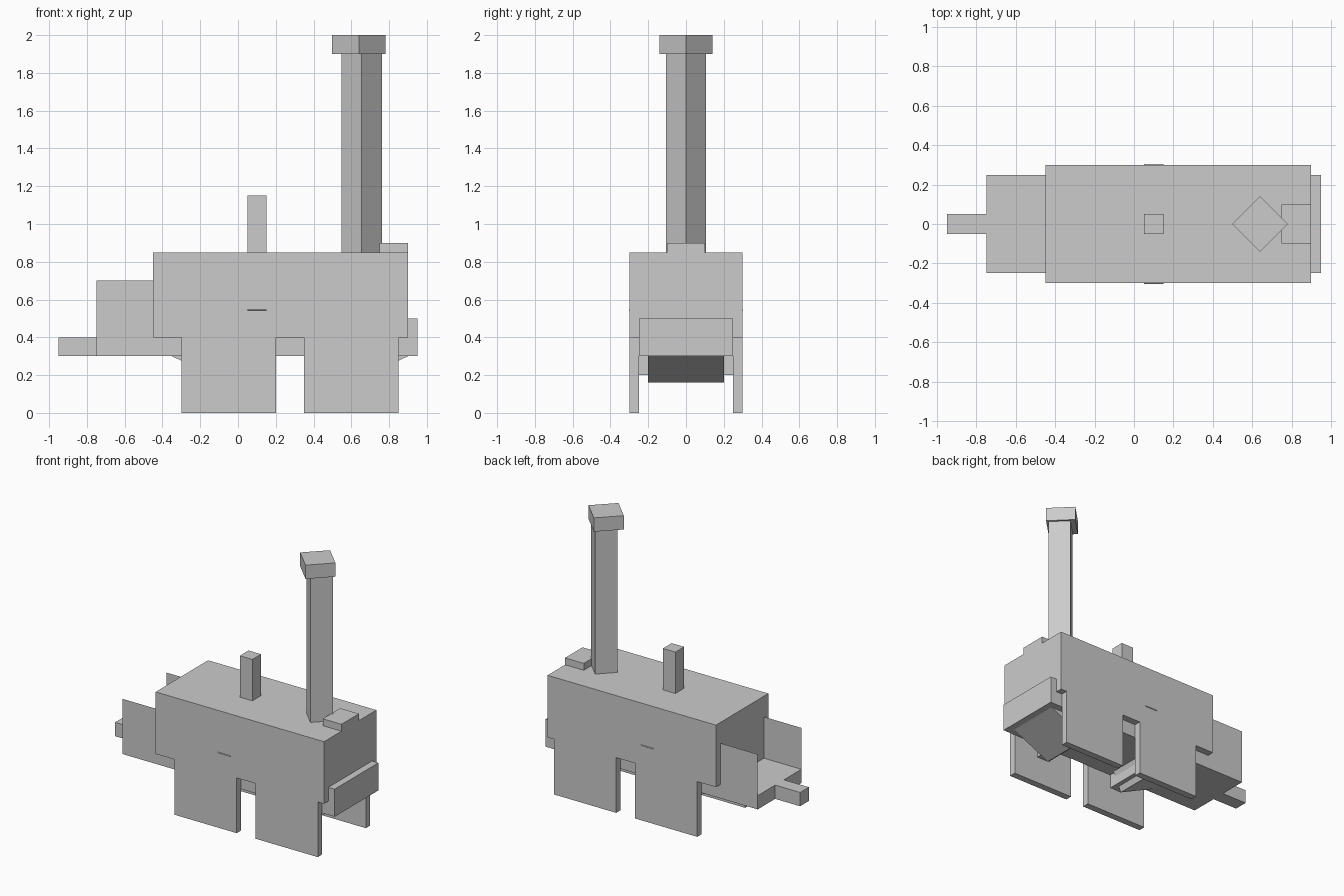
import bpy
from math import sqrt

if "Cube" in bpy.data.objects:
    bpy.data.objects.remove(bpy.data.objects["Cube"])


def mesh_object(name, verts, faces):
    mesh = bpy.data.meshes.new(name)
    mesh.from_pydata(verts, [], faces)
    mesh.update()
    ob = bpy.data.objects.new(name, mesh)
    bpy.context.collection.objects.link(ob)
    return ob


def prism(name, profile, to_point, a, b):
    """Extrude a 2D profile from a to b; to_point maps (u, v, depth) to xyz."""
    n = len(profile)
    verts = [to_point(u, v, d) for d in (a, b) for u, v in profile]
    faces = [tuple(range(n))[::-1], tuple(range(n, 2 * n))]
    faces += [(i, (i + 1) % n, (i + 1) % n + n, i + n) for i in range(n)]
    ob = mesh_object(name, verts, faces)
    import bmesh
    bm = bmesh.new()
    bm.from_mesh(ob.data)
    bmesh.ops.recalc_face_normals(bm, faces=bm.faces)
    bm.to_mesh(ob.data)
    bm.free()
    return ob


def along_z(u, v, d): return (u, v, d)
def along_y(u, v, d): return (u, d, v)
def along_x(u, v, d): return (d, u, v)


def box(name, x, y, z):
    profile = [(x[0], y[0]), (x[1], y[0]), (x[1], y[1]), (x[0], y[1])]
    return prism(name, profile, along_z, *z)


def diamond(cu, cv, ru, rv):
    return [(cu + ru, cv), (cu, cv + rv), (cu - ru, cv), (cu, cv - rv)]


# Main body, chassis, front bumper and rear coupling
box("boiler", (-0.45, 0.9), (-0.3, 0.3), (0.4, 0.85))
box("chassis", (-0.75, 0.9), (-0.25, 0.25), (0.3, 0.4))
box("front_bumper", (0.9, 0.95), (-0.25, 0.25), (0.3, 0.5))
box("rear_coupling", (-0.95, -0.75), (-0.05, 0.05), (0.3, 0.4))

# Thin cab side walls
for side, y in (("right", -0.25), ("left", 0.25)):
    mesh_object("cab_wall_" + side,
                [(-0.75, y, 0.4), (-0.45, y, 0.4), (-0.45, y, 0.7), (-0.75, y, 0.7)],
                [(0, 1, 2, 3)])

# Square wheels, axles and the sloped undertrays (mirrored front to rear)
for end, cx, s in (("rear", -0.05, 1), ("front", 0.6, -1)):
    for side, y in (("right", (-0.3, -0.25)), ("left", (0.25, 0.3))):
        box(f"wheel_{end}_{side}", (cx - 0.25, cx + 0.25), y, (0, 0.5))
    box("axle_" + end, (cx - 0.05, cx + 0.05), (-0.25, 0.25), (0.2, 0.3))
    tray = [(cx - 0.3 * s, 0.3), (cx, 0.16), (cx + 0.065 * s, 0.3)]
    prism("undertray_" + end, tray, along_y, -0.2, 0.2)

# Band through the boiler whose edges just show on the sides
prism("boiler_band", diamond(0, 0.545, 0.304, 0.23), along_x, 0.05, 0.15)

# Parts on top: whistle post, front lamp, chimney turned by 45 degrees with cap
box("whistle_post", (0.05, 0.15), (-0.05, 0.05), (0.85, 1.15))
box("front_lamp", (0.75, 0.9), (-0.1, 0.1), (0.85, 0.9))
r = 0.15 / sqrt(2)
prism("chimney", diamond(0.655, 0, r, r), along_z, 0.85, 1.9)
r = 0.2 / sqrt(2)
prism("chimney_cap", diamond(0.64, 0, r, r), along_z, 1.9, 2.0)
